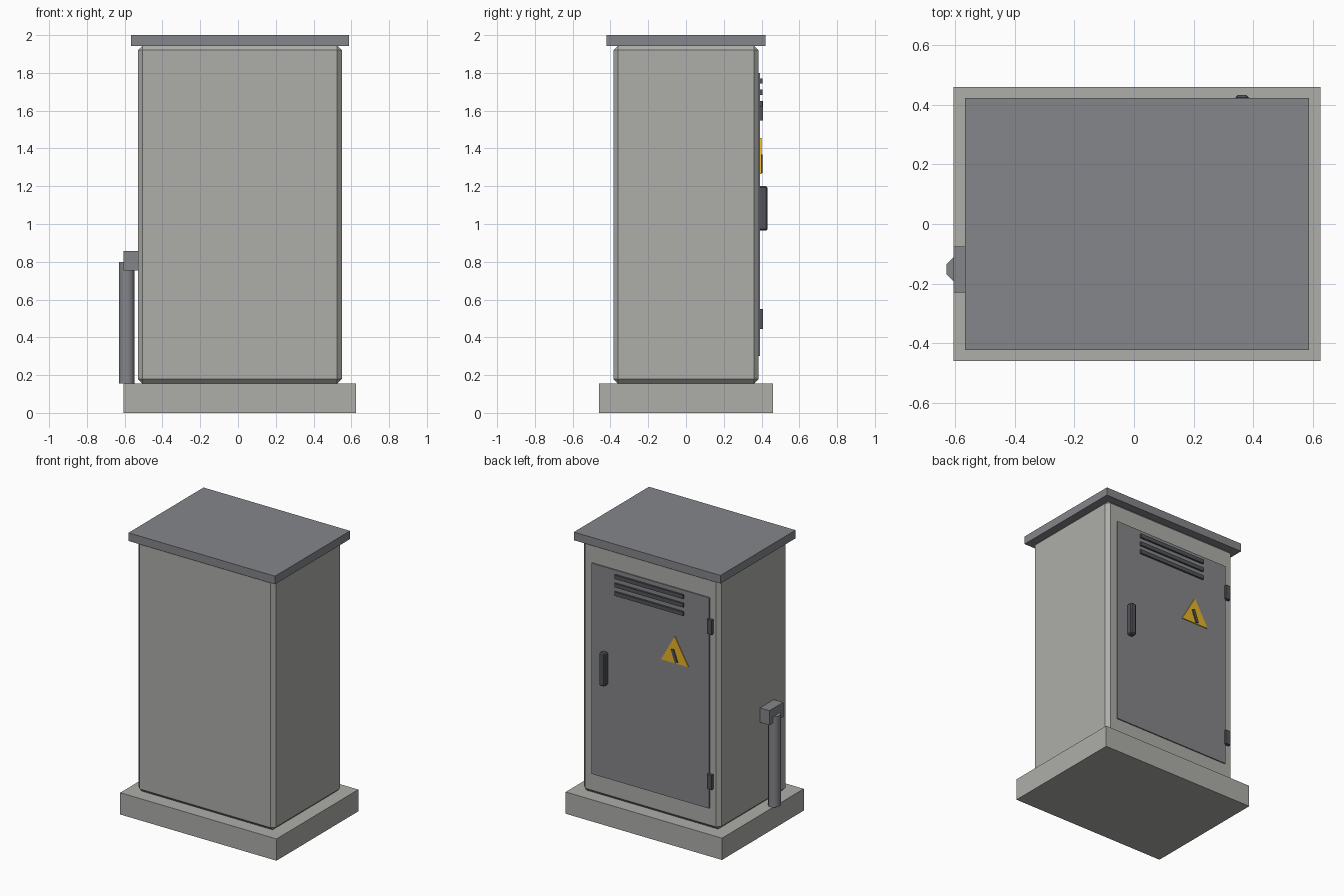
import bpy, math

if "Cube" in bpy.data.objects:
    bpy.data.objects.remove(bpy.data.objects["Cube"])


def material(name, rgb):
    m = bpy.data.materials.new(name)
    m.diffuse_color = (*rgb, 1)
    m.use_nodes = True
    m.node_tree.nodes["Principled BSDF"].inputs["Base Color"].default_value = m.diffuse_color
    return m


LIGHT = material("light grey", (0.42, 0.42, 0.40))
MID = material("slate grey", (0.235, 0.24, 0.255))
DARK = material("charcoal", (0.085, 0.087, 0.10))
YELLOW = material("warning yellow", (0.80, 0.45, 0.02))


def finish(ob, name, mat):
    ob.name = name
    ob.data.materials.append(mat)
    return ob


def box(name, mat, x, y, z, bevel=0, tilt=0):
    """Box from (min, max) ranges, optionally chamfered and tilted about y."""
    mid = [(a + b) / 2 for a, b in (x, y, z)]
    bpy.ops.mesh.primitive_cube_add(size=1, location=mid)
    ob = bpy.context.object
    ob.scale = [b - a for a, b in (x, y, z)]
    bpy.ops.object.transform_apply(location=False, rotation=False, scale=True)
    ob.rotation_euler.y = tilt
    if bevel:
        mod = ob.modifiers.new("chamfer", "BEVEL")
        mod.width, mod.segments = bevel, 1
    return finish(ob, name, mat)


# Plinth, cabinet body and overhanging roof
box("plinth", LIGHT, (-0.605, 0.625), (-0.46, 0.46), (0, 0.155))
box("cabinet_body", LIGHT, (-0.53, 0.55), (-0.385, 0.385), (0.155, 1.945), bevel=0.025)
box("roof", MID, (-0.567, 0.587), (-0.422, 0.422), (1.942, 2.0))

# Door on the back with louvres, hinges and handle
box("door", MID, (-0.457, 0.47), (0.37, 0.393), (0.30, 1.80))
for i in range(3):
    z = 1.757 - i * 0.06
    box(f"vent_slat_{i + 1}", DARK, (-0.26, 0.28), (0.385, 0.406), (z - 0.014, z + 0.014))
for i, z in enumerate((0.497, 1.60)):
    box(f"hinge_{i + 1}", DARK, (-0.487, -0.45), (0.38, 0.408), (z - 0.052, z + 0.052))
box("door_handle", DARK, (0.34, 0.386), (0.385, 0.432), (0.965, 1.20), bevel=0.008)

# Triangular warning plate with a slanted dark bar
cx, y0, y1 = -0.19, 0.390, 0.399
corners = [(cx - 0.108, 1.265), (cx + 0.108, 1.265), (cx, 1.455)]
verts = [(x, y, z) for y in (y0, y1) for x, z in corners]
faces = [(0, 1, 2), (5, 4, 3)] + [(j, i, i + 3, j + 3) for i, j in ((0, 1), (1, 2), (2, 0))]
mesh = bpy.data.meshes.new("warning_plate")
mesh.from_pydata(verts, [], faces)
plate = bpy.data.objects.new("warning_plate", mesh)
bpy.context.collection.objects.link(plate)
finish(plate, "warning_plate", YELLOW)
box("warning_bar", DARK, (cx - 0.011, cx + 0.011), (0.397, 0.406), (1.270, 1.366), tilt=0.35)

# Cable conduit and its junction box on the left side
box("junction_box", MID, (-0.605, -0.525), (-0.23, -0.075), (0.755, 0.858))
bpy.ops.mesh.primitive_cylinder_add(vertices=8, radius=0.0433, depth=0.645,
                                    location=(-0.589, -0.152, 0.4775),
                                    rotation=(0, 0, math.pi / 8))
pipe = finish(bpy.context.object, "conduit_pipe", MID)
bpy.ops.object.shade_smooth_by_angle(angle=math.radians(50))
